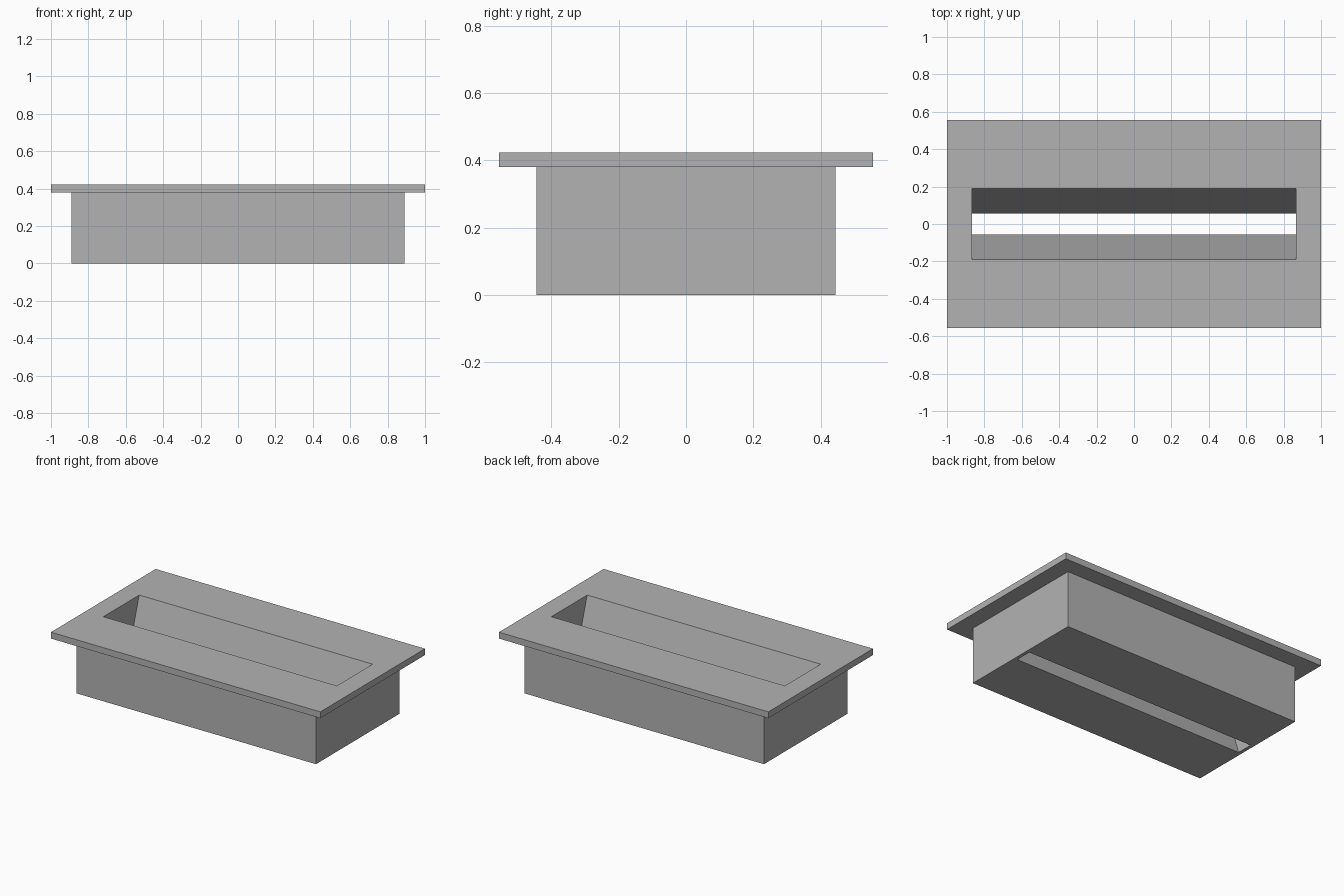
import bpy
import bmesh

cube = bpy.data.objects.get("Cube")
if cube:
    bpy.data.objects.remove(cube, do_unlink=True)

# Plain grey material
grey = bpy.data.materials.new("plain_grey")
grey.use_nodes = True
colour = (0.45, 0.45, 0.45, 1)
grey.diffuse_color = colour
grey.node_tree.nodes["Principled BSDF"].inputs["Base Color"].default_value = colour

TOP, LIP = 0.423, 0.38

# Rectangular rings (half width, half depth, height), joined in a closed loop
rings = [
    (0.867, 0.19, TOP),     # slot mouth
    (1.0, 0.555, TOP),      # flange upper edge
    (1.0, 0.555, LIP),      # flange lower edge
    (0.89, 0.444, LIP),     # housing top
    (0.89, 0.444, 0),       # housing foot
    (0.867, 0.056, 0),      # slot outlet
]


def loft_rings(name, rings, material):
    bm = bmesh.new()
    loops = [[bm.verts.new((sx * x, sy * y, z))
              for sx, sy in ((-1, -1), (1, -1), (1, 1), (-1, 1))]
             for x, y, z in rings]
    for i, a in enumerate(loops):
        b = loops[(i + 1) % len(loops)]
        for j in range(4):
            k = (j + 1) % 4
            bm.faces.new((a[j], a[k], b[k], b[j]))
    bmesh.ops.recalc_face_normals(bm, faces=bm.faces)
    mesh = bpy.data.meshes.new(name)
    bm.to_mesh(mesh)
    bm.free()
    mesh.materials.append(material)
    obj = bpy.data.objects.new(name, mesh)
    bpy.context.collection.objects.link(obj)
    return obj


# Flanged housing with a tapered slot running through it
loft_rings("flanged_slot_housing", rings, grey)
